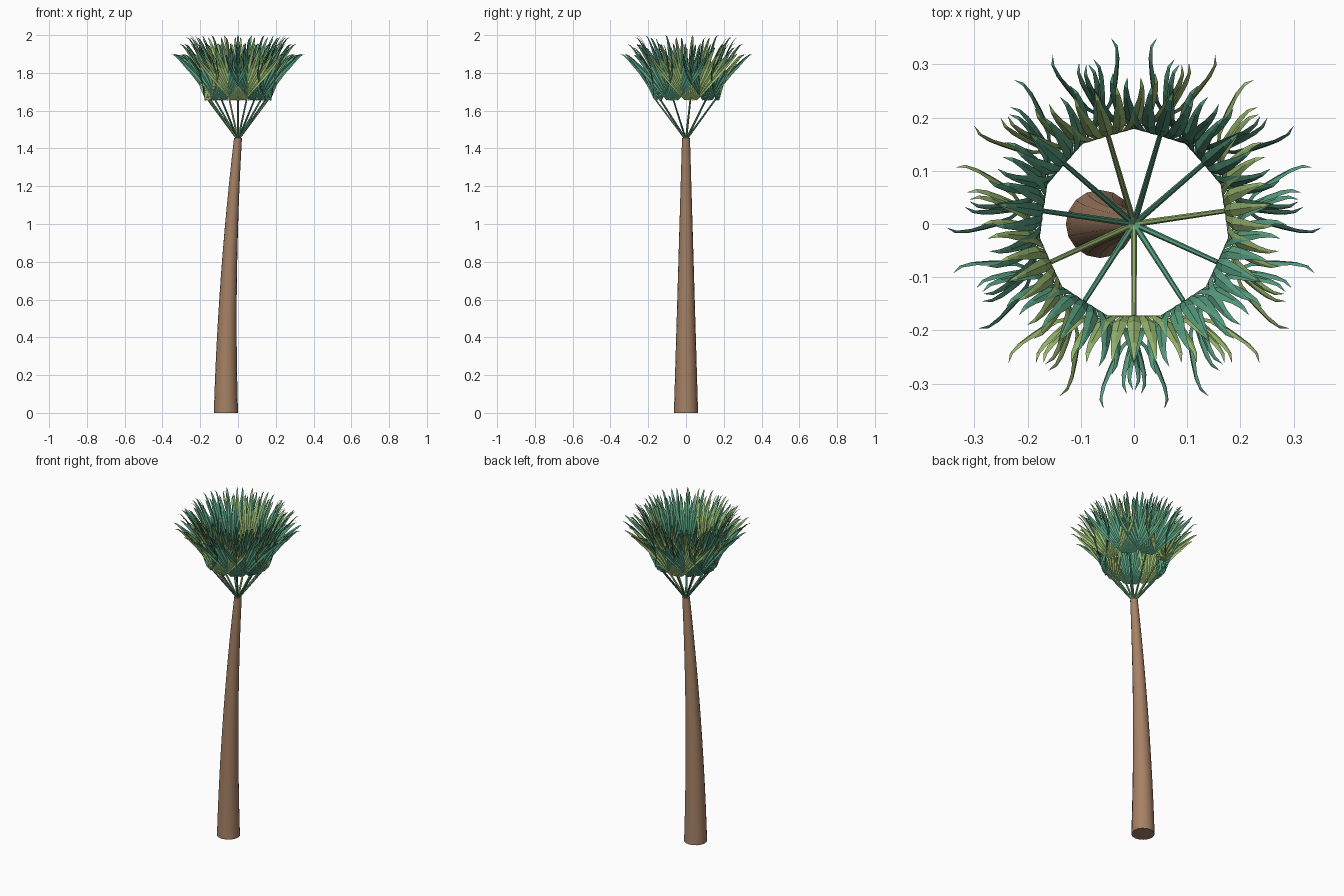
import bpy, bmesh, math
from mathutils import Vector, Matrix

cube = bpy.data.objects.get("Cube")
if cube:
    bpy.data.objects.remove(cube, do_unlink=True)


def material(name, rgb):
    m = bpy.data.materials.new(name)
    m.use_nodes = True
    m.diffuse_color = (*rgb, 1)
    bsdf = m.node_tree.nodes["Principled BSDF"]
    bsdf.inputs["Base Color"].default_value = (*rgb, 1)
    bsdf.inputs["Roughness"].default_value = 0.8
    return m


bark = material("bark brown", (0.38, 0.22, 0.13))
teal = material("teal green", (0.10, 0.35, 0.22))
lime = material("light green", (0.33, 0.50, 0.17))


def finish(name, bm, mat, smooth):
    mesh = bpy.data.meshes.new(name)
    bm.to_mesh(mesh)
    bm.free()
    mesh.materials.append(mat)
    ob = bpy.data.objects.new(name, mesh)
    bpy.context.collection.objects.link(ob)
    if smooth:
        bpy.ops.object.select_all(action='DESELECT')
        ob.select_set(True)
        bpy.context.view_layer.objects.active = ob
        bpy.ops.object.shade_smooth_by_angle(angle=math.radians(40))
    return ob


def tube(bm, path, radii, sides, level=False):
    """Capped tube along a path; level keeps its rings horizontal."""
    rings = []
    axis = Vector((0, 0, 1)) if level else (path[-1] - path[0]).normalized()
    turn = axis.to_track_quat('Z', 'Y')
    for p, r in zip(path, radii):
        ring = []
        for i in range(sides):
            a = math.tau * i / sides
            ring.append(bm.verts.new(p + turn @ Vector((r * math.cos(a), r * math.sin(a), 0))))
        rings.append(ring)
    for low, high in zip(rings, rings[1:]):
        for i in range(sides):
            j = (i + 1) % sides
            bm.faces.new((low[i], low[j], high[j], high[i]))
    bm.faces.new(rings[0][::-1])
    bm.faces.new(rings[-1])


# Trunk: tapering, leaning, bending towards upright
TRUNK_TOP = 1.455
steps = [i / 12 for i in range(13)]
bm = bmesh.new()
tube(bm, [Vector((-0.064 * (1 - t * t), 0, TRUNK_TOP * t)) for t in steps],
     [0.064 - 0.043 * t for t in steps], 16, level=True)
finish("trunk", bm, bark, True)

# Leaflet centre line: length along fan, distance from trunk axis, half width
LEAFLET = [(-0.006, 0.173, 0.002), (0.03, 0.174, 0.005), (0.12, 0.175, 0.010),
           (0.20, 0.186, 0.0135), (0.255, 0.207, 0.011), (0.30, 0.225, 0.007),
           (0.33, 0.243, 0.004), (0.34, 0.262, 0)]
FAN_BASE = 1.66
LEAFLETS = 13


def add_leaflet(bm, u, short):
    """One pleated finger of a fan; u runs from -1 to 1 across the fan."""
    a = math.radians(40) * u
    size = (1 - 0.08 * u * u) * (0.88 if short else 1)
    along = Vector((math.sin(a), 0, math.cos(a)))
    across = Vector((math.cos(a), 0, -math.sin(a)))
    rows = []
    for length, out, half in LEAFLET:
        mid = along * length * size + Vector((0.035 * u, -out, FAN_BASE))
        if half:
            fold = Vector((0, half * 0.35, 0))
            points = (mid - across * half, mid + fold, mid + across * half)
        else:
            points = (mid,)
        rows.append([bm.verts.new(p) for p in points])
    for low, high in zip(rows, rows[1:]):
        for i in (0, 1):
            if len(high) == 3:
                bm.faces.new((low[i], low[i + 1], high[i + 1], high[i]))
            else:
                bm.faces.new((low[i], low[i + 1], high[0]))


# Crown: a ring of stalks, each carrying one upright fan
FRONDS = 11
for k in range(FRONDS):
    spin = Matrix.Rotation(math.tau * k / FRONDS, 4, 'Z')
    colour = lime if k % 3 == 0 and k < FRONDS - 1 else teal

    bm = bmesh.new()
    tube(bm, [Vector((0, 0, TRUNK_TOP - 0.01)), Vector((0, -0.174, FAN_BASE + 0.015))],
         [0.006, 0.0045], 6)
    bm.transform(spin)
    finish(f"stalk_{k + 1}", bm, colour, True)

    bm = bmesh.new()
    for i in range(LEAFLETS):
        add_leaflet(bm, 2 * i / (LEAFLETS - 1) - 1, i % 2 == 1)
    bm.transform(spin)
    finish(f"fan_leaf_{k + 1}", bm, colour, False)
